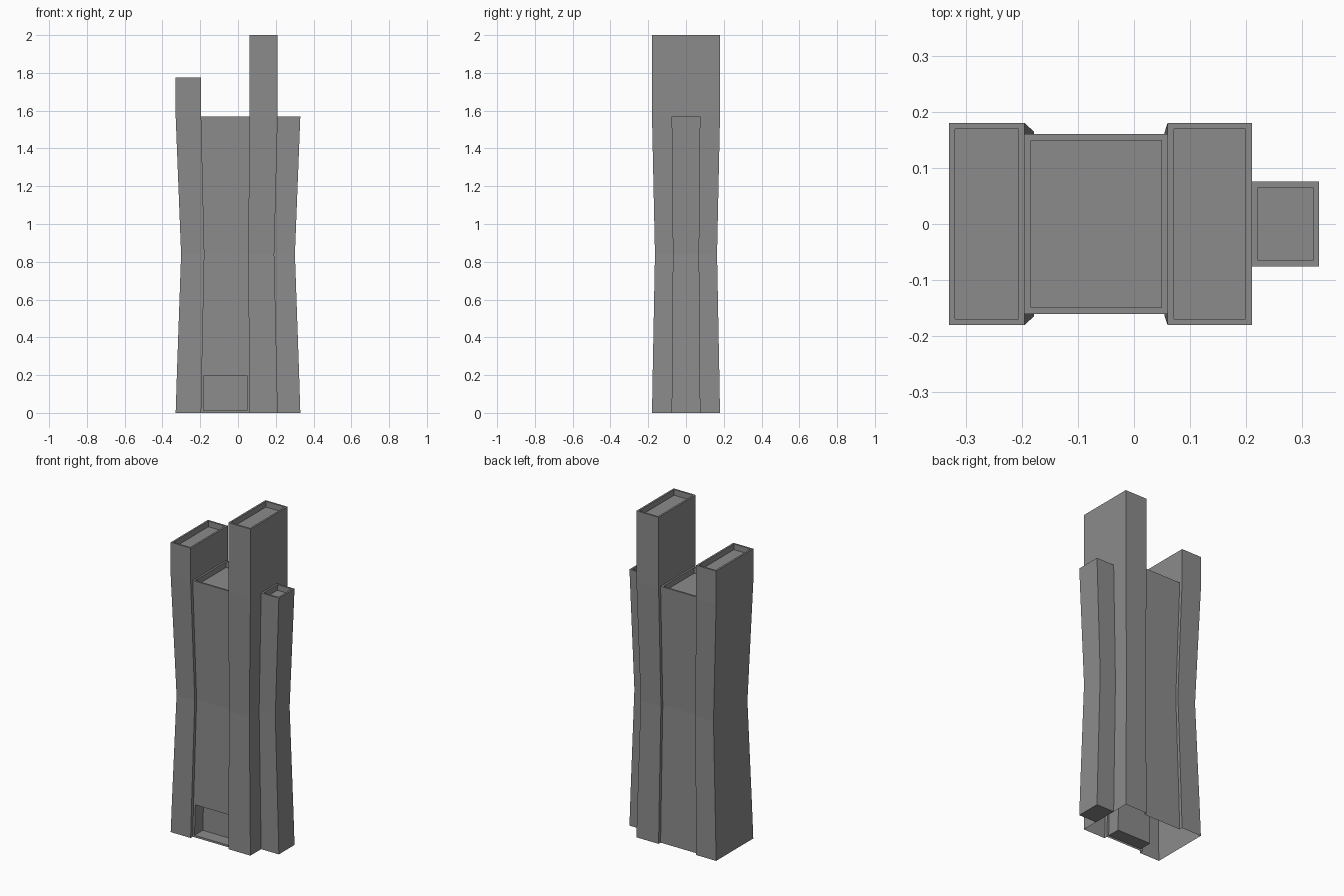
import bpy, bmesh

old = bpy.data.objects.get("Cube")
if old:
    bpy.data.objects.remove(old, do_unlink=True)

grey = bpy.data.materials.new("concrete grey")
grey.use_nodes = True
colour = (0.26, 0.26, 0.26, 1)
grey.diffuse_color = colour
grey.node_tree.nodes["Principled BSDF"].inputs["Base Color"].default_value = colour

ROOF = 1.57
# Height and plan scale of each level: the tower is pinched at the waist
LEVELS = [(0, 1), (0.21, 0.98), (0.84, 0.913), (ROOF, 1)]


def shell(bm, outline):
    """Loft an outline through the levels; return vertex rings and side faces."""
    rings = [[bm.verts.new((x * s, y * s, z)) for x, y in outline]
             for z, s in LEVELS]
    n = len(outline)
    sides = [[bm.faces.new((a[i], a[(i + 1) % n], b[(i + 1) % n], b[i]))
              for i in range(n)] for a, b in zip(rings, rings[1:])]
    return rings, sides


def push(bm, face, offset):
    """Extrude one face and return its moved copy."""
    new = bmesh.ops.extrude_discrete_faces(bm, faces=[face])["faces"][0]
    bmesh.ops.translate(bm, verts=new.verts, vec=offset)
    return new


def inset(bm, face, width):
    bm.normal_update()
    bmesh.ops.inset_individual(bm, faces=[face], thickness=width,
                               use_even_offset=True)
    return face


def parapet(bm, face):
    """Thin rim around a sunken roof."""
    push(bm, inset(bm, face, 0.011), (0, 0, -0.035))


def finish(name, bm):
    mesh = bpy.data.meshes.new(name)
    bm.normal_update()
    bm.to_mesh(mesh)
    bm.free()
    mesh.materials.append(grey)
    obj = bpy.data.objects.new(name, mesh)
    bpy.context.collection.objects.link(obj)


# Main building: two wide slabs joined by a slightly narrower core, open below
front = [(-0.33, -0.18), (-0.195, -0.18), (-0.195, -0.16),
         (0.06, -0.16), (0.06, -0.18), (0.21, -0.18)]
bm = bmesh.new()
rings, sides = shell(bm, front + [(x, -y) for x, y in reversed(front)])
top = rings[-1]
caps = [bm.faces.new([top[i] for i in ids]) for ids in
        ((0, 1, 2, 9, 10, 11), (2, 3, 8, 9), (3, 4, 5, 6, 7, 8))]

# Slabs rise to different heights above the core roof
for cap, rise in zip(caps, (0.205, 0, 0.43)):
    if rise:
        cap = push(bm, cap, (0, 0, rise))
    parapet(bm, cap)

# Entrance recess at the foot of the core
push(bm, inset(bm, sides[0][2], 0.012), (0, 0.08, 0))
finish("main_towers", bm)

# Slim side tower with a closed base
bm = bmesh.new()
rings, sides = shell(bm, [(0.21, -0.076), (0.33, -0.076),
                          (0.33, 0.076), (0.21, 0.076)])
bm.faces.new(list(reversed(rings[0])))
parapet(bm, bm.faces.new(rings[-1]))
finish("side_tower", bm)
